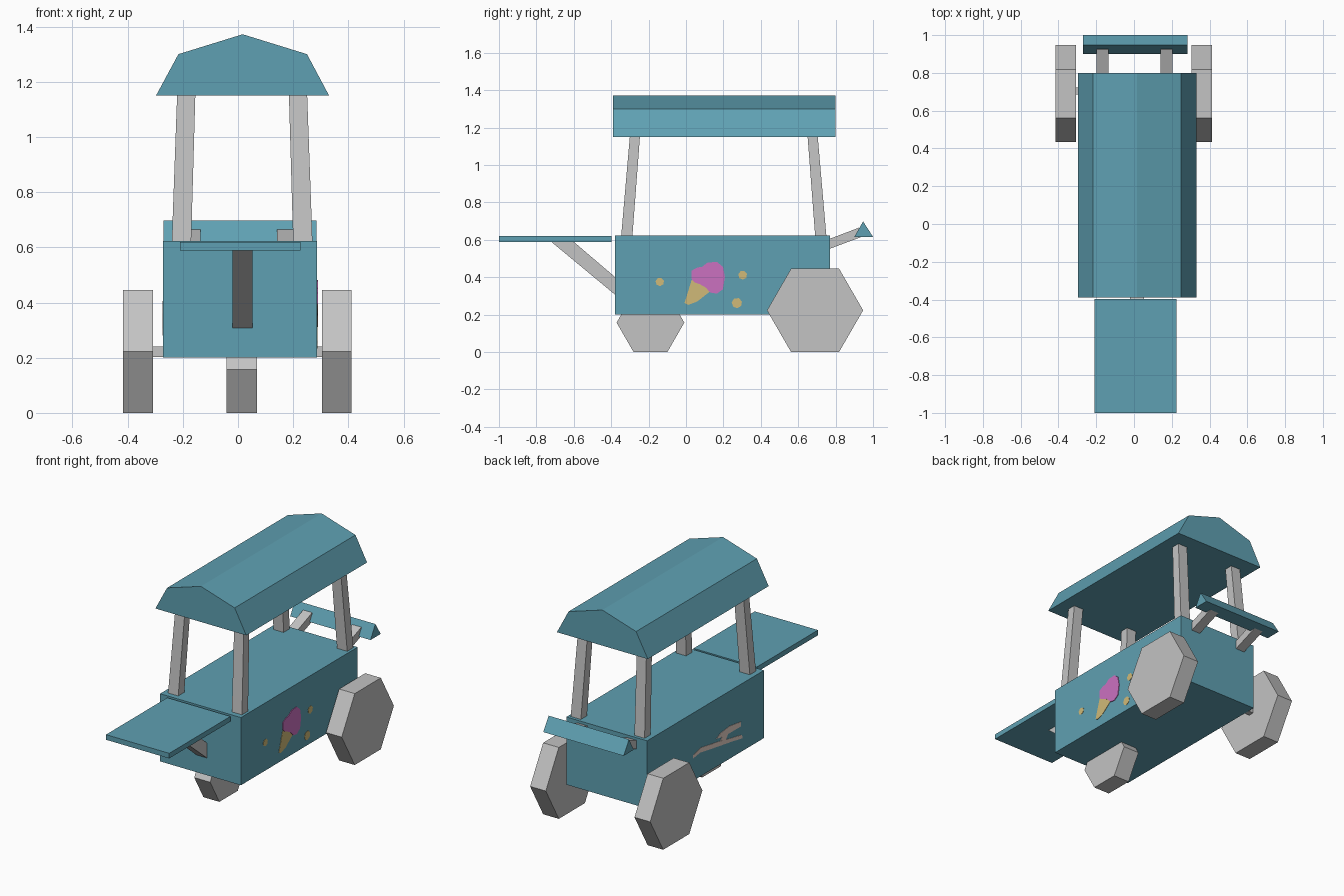
import bpy, bmesh, math
from mathutils import Vector

if "Cube" in bpy.data.objects:
    bpy.data.objects.remove(bpy.data.objects["Cube"])


def material(name, rgb):
    lin = [((c / 255 + 0.055) / 1.055) ** 2.4 for c in rgb]
    m = bpy.data.materials.new(name)
    m.diffuse_color = (*lin, 1)
    m.use_nodes = True
    m.node_tree.nodes["Principled BSDF"].inputs["Base Color"].default_value = m.diffuse_color
    return m


TEAL = material("teal paint", (95, 160, 178))
GREY = material("light grey metal", (195, 195, 195))
PINK = material("pink", (203, 113, 192))
TAN = material("wafer tan", (208, 186, 120))
CREAM = material("cream", (242, 220, 210))


def loft(name, bottom, top, mat):
    """Solid between two matching rings of points."""
    bm = bmesh.new()
    a = [bm.verts.new(p) for p in bottom]
    b = [bm.verts.new(p) for p in top]
    bm.faces.new(a)
    bm.faces.new(b)
    n = len(a)
    for i in range(n):
        j = (i + 1) % n
        bm.faces.new((a[i], a[j], b[j], b[i]))
    bmesh.ops.recalc_face_normals(bm, faces=bm.faces)
    me = bpy.data.meshes.new(name)
    bm.to_mesh(me)
    bm.free()
    me.materials.append(mat)
    ob = bpy.data.objects.new(name, me)
    bpy.context.collection.objects.link(ob)
    return ob


def prism_x(name, pts, x0, x1, mat):
    """Profile in (y, z) extruded along x."""
    return loft(name, [(x0, y, z) for y, z in pts], [(x1, y, z) for y, z in pts], mat)


def prism_y(name, pts, y0, y1, mat):
    """Profile in (x, z) extruded along y."""
    return loft(name, [(x, y0, z) for x, z in pts], [(x, y1, z) for x, z in pts], mat)


def box(name, x0, x1, y0, y1, z0, z1, mat):
    return prism_x(name, [(y0, z0), (y1, z0), (y1, z1), (y0, z1)], x0, x1, mat)


def ngon(cy, cz, r, n, turn=0.0):
    return [(cy + r * math.cos(turn + math.tau * i / n),
             cz + r * math.sin(turn + math.tau * i / n)) for i in range(n)]


# Body, and folding counter at the front with its strut
box("cart_body", -0.271, 0.286, -0.38, 0.77, 0.20, 0.622, TEAL)
box("front_counter", -0.21, 0.226, -1.0, -0.397, 0.588, 0.62, TEAL)
prism_x("counter_strut", [(-0.72, 0.589), (-0.60, 0.589), (-0.37, 0.393), (-0.37, 0.299)],
        -0.02, 0.052, GREY)

# Roof canopy
prism_y("roof", [(-0.297, 1.15), (0.33, 1.15), (0.25, 1.30), (0.017, 1.372), (-0.216, 1.30)],
        -0.39, 0.80, TEAL)


# Leaning roof posts
def rect(cx, cy, z, hx, hy):
    return [(cx - hx, cy - hy, z), (cx + hx, cy - hy, z),
            (cx + hx, cy + hy, z), (cx - hx, cy + hy, z)]


for sx, side in ((-1, "left"), (1, "right")):
    for sy, end in ((-1, "front"), (1, "back")):
        loft(f"{end}_{side}_post",
             rect(0.015 + sx * 0.22, 0.202 + sy * 0.519, 0.615, 0.035, 0.030),
             rect(0.015 + sx * 0.2025, 0.202 + sy * 0.475, 1.155, 0.033, 0.027), GREY)

# Hexagonal wheels and rear axle
prism_x("front_wheel", ngon(-0.19, 0.157, 0.181, 6), -0.042, 0.068, GREY)
prism_x("back_left_wheel", ngon(0.69, 0.223, 0.257, 6), -0.416, -0.308, GREY)
prism_x("back_right_wheel", ngon(0.69, 0.223, 0.257, 6), 0.304, 0.412, GREY)
box("rear_axle", -0.32, 0.315, 0.685, 0.722, 0.202, 0.24, GREY)

# Push handle: triangular bar on two arms
prism_x("handle_bar", [(0.90, 0.616), (1.0, 0.616), (0.947, 0.698)], -0.27, 0.284, TEAL)
for side, x in (("left", -0.167), ("right", 0.172)):
    prism_x(f"handle_arm_{side}", [(0.76, 0.549), (0.94, 0.616), (0.925, 0.665), (0.76, 0.602)],
            x - 0.031, x + 0.031, GREY)

# Ice cream picture on the right side
X = 0.285
prism_x("cone_picture", [(-0.008, 0.262), (0.012, 0.252), (0.06, 0.27), (0.13, 0.325),
                         (0.11, 0.36), (0.03, 0.385)], X, X + 0.003, TAN)
prism_x("scoop_picture", [(0.03, 0.39), (0.03, 0.435), (0.06, 0.452), (0.085, 0.455), (0.115, 0.478),
                          (0.165, 0.482), (0.198, 0.455), (0.208, 0.40), (0.197, 0.335),
                          (0.165, 0.312), (0.13, 0.318), (0.105, 0.345), (0.075, 0.362),
                          (0.045, 0.373)], X, X + 0.005, PINK)
for i, (y, z, r) in enumerate([(-0.14, 0.375, 0.023), (0.303, 0.411, 0.024), (0.272, 0.262, 0.028)]):
    prism_x(f"sprinkle_{i + 1}", ngon(y, z, r, 7, 0.3), X, X + 0.003, TAN)

# Abstract wavy ribbon decoration on the left side
X = -0.270
prism_x("lower_ribbon", [(0.32, 0.34), (0.25, 0.35), (0.10, 0.325), (-0.06, 0.30), (-0.17, 0.28),
                         (-0.16, 0.305), (-0.05, 0.325), (0.08, 0.352), (0.24, 0.378),
                         (0.32, 0.36)], X, X - 0.003, CREAM)
prism_x("upper_ribbon", [(0.09, 0.375), (0.02, 0.362), (-0.15, 0.36), (-0.15, 0.39), (-0.04, 0.405),
                         (0.05, 0.395)], X, X - 0.003, CREAM)
prism_x("ribbon_link", [(0.06, 0.34), (0.0, 0.33), (-0.03, 0.365), (0.03, 0.37)],
        X, X - 0.0025, CREAM)
